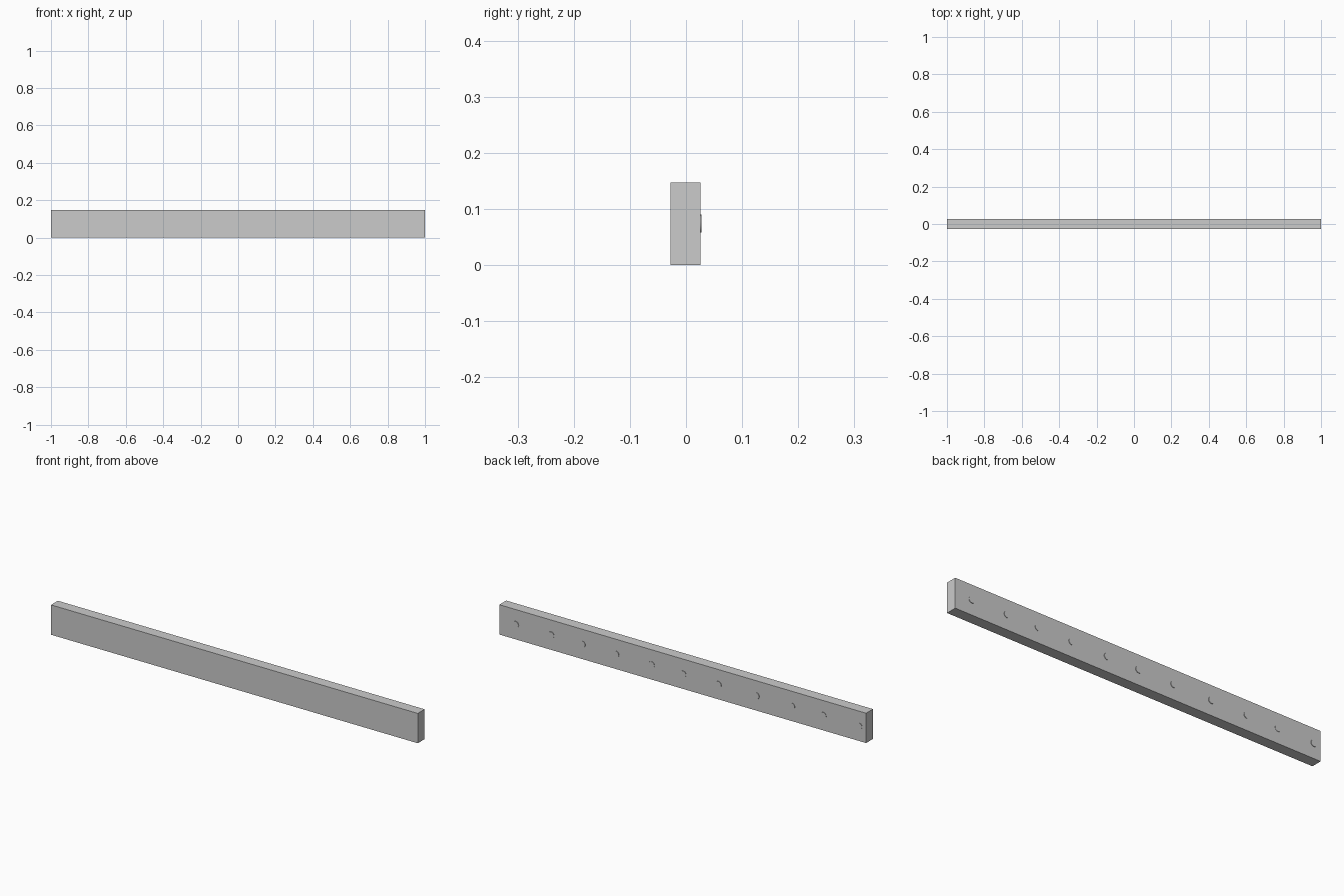
import bpy
from math import radians

if "Cube" in bpy.data.objects:
    bpy.data.objects.remove(bpy.data.objects["Cube"])

LENGTH, HEIGHT = 2.0, 0.147
FRONT, BACK = -0.028, 0.0255

# Rectangular plank
bpy.ops.mesh.primitive_cube_add(size=1, location=(0, (FRONT + BACK) / 2, HEIGHT / 2))
plank = bpy.context.object
plank.name = "plank"
plank.scale = (LENGTH, BACK - FRONT, HEIGHT)
bpy.ops.object.transform_apply(location=False, rotation=False, scale=True)


def add_peg(x, proud, index):
    """Round peg head standing slightly proud of the back face."""
    inner, outer = BACK - 0.006, BACK + proud
    bpy.ops.mesh.primitive_cylinder_add(
        vertices=24, radius=0.016, depth=outer - inner,
        location=(x, (inner + outer) / 2, HEIGHT / 2),
        rotation=(radians(90), 0, 0))
    peg = bpy.context.object
    peg.name = f"peg_{index:02d}"
    bpy.ops.object.shade_smooth_by_angle(angle=radians(30))


# Unevenly spaced row of pegs, two of them set a little deeper
positions = [-0.963, -0.767, -0.596, -0.402, -0.195, -0.003,
             0.169, 0.363, 0.547, 0.717, 0.91]
for i, x in enumerate(positions):
    add_peg(x, 0.0015 if i in (1, 8) else 0.0025, i + 1)
